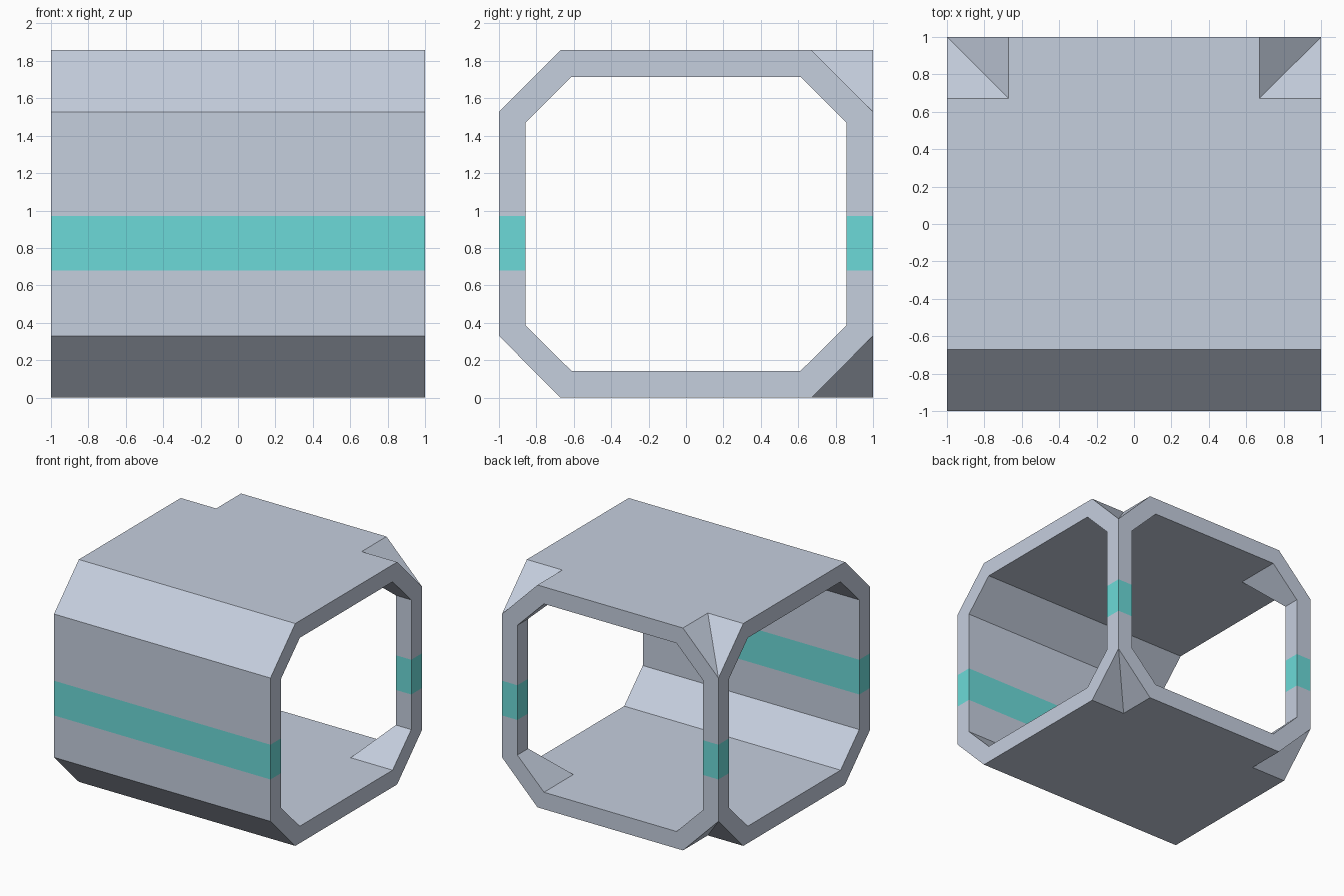
import bpy, bmesh

if "Cube" in bpy.data.objects:
    bpy.data.objects.remove(bpy.data.objects["Cube"])

# Half width, half width of flat roof, bottom, top, chamfer height
OUTER = (1.0, 0.672, 0.0, 1.857, 0.33)
INNER = (0.858, 0.612, 0.142, 1.715, 0.245)
END = 1.0                       # where the three open ends stop
BAND = (0.68, 0.97)             # painted stripe heights


def material(name, color):
    m = bpy.data.materials.new(name)
    m.diffuse_color = (*color, 1)
    m.use_nodes = True
    m.node_tree.nodes["Principled BSDF"].inputs["Base Color"].default_value = m.diffuse_color
    return m


bm = bmesh.new()


def face(points):
    """Add a face, dropping repeated corners and zero-width faces."""
    pts = list(dict.fromkeys(tuple(round(c, 5) for c in p) for p in points))
    if len(pts) > 2:
        bm.faces.new([bm.verts.new(p) for p in pts])


def octagon(w, b, z0, z1, c):
    return [(-b, z1), (b, z1), (w, z1 - c), (w, z0 + c),
            (b, z0), (-b, z0), (-w, z0 + c), (-w, z1 - c)]


def shell(w, b, z0, z1, c):
    """Surface of a T-shaped octagonal passage: along x, with a branch to +y."""
    e = END
    for flat, slope in ((z1, z1 - c), (z0, z0 + c)):
        # roof or floor
        face([(x, y, flat) for x, y in ((-e, -b), (e, -b), (e, b), (b, b),
                                        (b, e), (-b, e), (-b, b), (-e, b))])
        # front chamfer
        face([(-e, -b, flat), (e, -b, flat), (e, -w, slope), (-e, -w, slope)])
        # chamfers meeting in a valley at each back corner
        for s in (-1, 1):
            face([(s * e, b, flat), (s * b, b, flat), (s * w, w, slope), (s * e, w, slope)])
            face([(s * b, e, flat), (s * b, b, flat), (s * w, w, slope), (s * w, e, slope)])
    lo, hi = z0 + c, z1 - c
    # front wall, then the inner sides of the back posts
    face([(-e, -w, lo), (e, -w, lo), (e, -w, hi), (-e, -w, hi)])
    for s in (-1, 1):
        for x, y in ((e, w), (w, e)):
            face([(s * w, w, lo), (s * x, y, lo), (s * x, y, hi), (s * w, w, hi)])


shell(*OUTER)
shell(*INNER)

# Rims of the three open ends
ro, ri = octagon(*OUTER), octagon(*INNER)
for place in (lambda u, z: (END, u, z), lambda u, z: (-END, u, z), lambda u, z: (u, END, z)):
    for i in range(8):
        j = (i + 1) % 8
        face([place(*p) for p in (ro[i], ro[j], ri[j], ri[i])])

bmesh.ops.remove_doubles(bm, verts=bm.verts[:], dist=0.0005)

# Cut the stripe edges and paint everything between them
for z in BAND:
    bmesh.ops.bisect_plane(bm, geom=bm.verts[:] + bm.edges[:] + bm.faces[:],
                           plane_co=(0, 0, z), plane_no=(0, 0, 1))
bmesh.ops.recalc_face_normals(bm, faces=bm.faces[:])
for f in bm.faces:
    f.material_index = int(BAND[0] < f.calc_center_median().z < BAND[1]
                           and abs(f.normal.z) < 0.1)

mesh = bpy.data.meshes.new("corridor_junction")
bm.to_mesh(mesh)
bm.free()
mesh.materials.append(material("pale_grey_hull", (0.56, 0.62, 0.73)))
mesh.materials.append(material("teal_stripe", (0.15, 0.70, 0.69)))
bpy.context.collection.objects.link(bpy.data.objects.new("corridor_junction", mesh))
